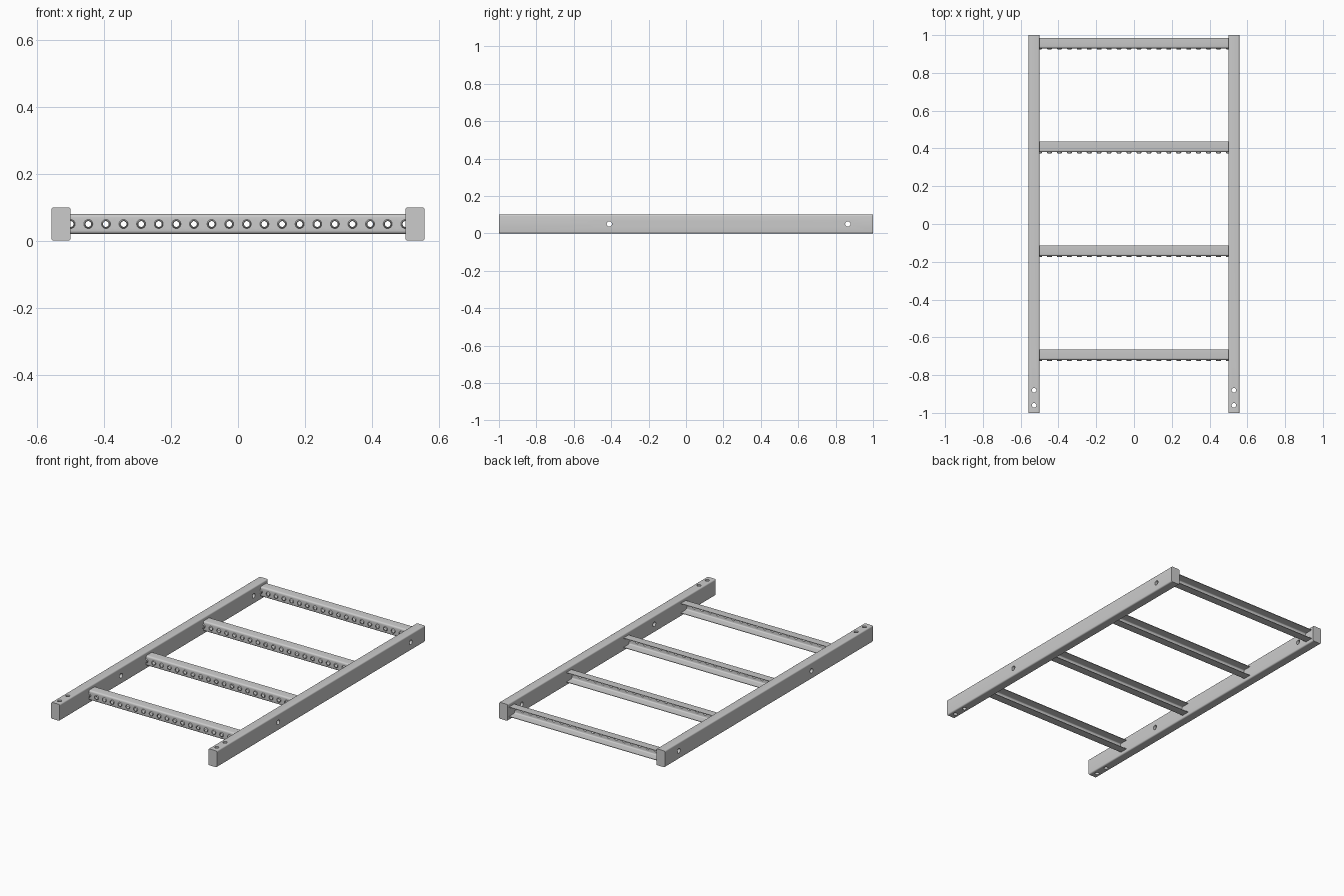
import bpy, bmesh, math
from mathutils import Matrix

if "Cube" in bpy.data.objects:
    bpy.data.objects.remove(bpy.data.objects["Cube"])

RAIL_W, RAIL_H = 0.058, 0.1
RAIL_X = 0.529


def finish(name, bm):
    mesh = bpy.data.meshes.new(name)
    bm.to_mesh(mesh)
    bm.free()
    ob = bpy.data.objects.new(name, mesh)
    bpy.context.collection.objects.link(ob)
    return ob


def activate(ob):
    bpy.ops.object.select_all(action='DESELECT')
    ob.select_set(True)
    bpy.context.view_layer.objects.active = ob


def smooth(ob):
    activate(ob)
    bpy.ops.object.shade_smooth_by_angle(angle=math.radians(35))


# Side rail: bar with rounded long edges, drilled through
def side_rail(name, x):
    bm = bmesh.new()
    bmesh.ops.create_cube(bm, size=1)
    bmesh.ops.scale(bm, vec=(RAIL_W, 2, RAIL_H), verts=bm.verts)
    bmesh.ops.translate(bm, vec=(x, 0, RAIL_H / 2), verts=bm.verts)
    long_edges = [e for e in bm.edges
                  if abs(e.verts[0].co.y - e.verts[1].co.y) > 1]
    bmesh.ops.bevel(bm, geom=long_edges, offset=0.008, segments=4,
                    profile=0.5, affect='EDGES')
    rail = finish(name, bm)

    # Bolt holes: two sideways, two vertical near the front end
    cut = bmesh.new()
    side_turn = Matrix.Rotation(math.pi / 2, 4, 'Y')
    for y, radius, turn in ((-0.41, 0.014, side_turn), (0.865, 0.014, side_turn),
                            (-0.88, 0.012, Matrix()), (-0.96, 0.012, Matrix())):
        bmesh.ops.create_cone(cut, cap_ends=True, segments=24, radius1=radius,
                              radius2=radius, depth=0.3,
                              matrix=Matrix.Translation((x, y, 0.05)) @ turn)
    cutter = finish("bolt_hole_cutter", cut)
    cutter.hide_render = True
    mod = rail.modifiers.new("holes", 'BOOLEAN')
    mod.operation = 'DIFFERENCE'
    mod.solver = 'EXACT'
    mod.object = cutter
    activate(rail)
    bpy.ops.object.modifier_apply(modifier=mod.name)
    bpy.data.objects.remove(cutter, do_unlink=True)
    smooth(rail)


# Rung: sheet channel open to the back, with a row of raised grip holes
def rung_mesh():
    bm = bmesh.new()
    cells, seg = 20, 6
    hw, hh, bend, depth = 0.5 / (cells - 1), 0.02, 0.01, 0.056
    corners = [(-hw, -hh), (hw, -hh), (hw, hh), (-hw, hh)]
    flange = [(bend - bend * math.cos(a), hh + bend * math.sin(a))
              for a in (math.radians(22.5 * i) for i in range(1, 5))]
    flange.append((depth, hh + bend))
    n = 4 * seg
    for c in range(cells):
        cx = (2 * c + 1 - cells) * hw
        border = []
        for s in range(4):
            (ax, az), (bx, bz) = corners[s], corners[(s + 1) % 4]
            for i in range(seg):
                t = i / seg
                border.append(bm.verts.new((cx + ax + (bx - ax) * t, 0,
                                            az + (bz - az) * t)))
        # Web around the hole, then the raised collar
        ring = border
        for r, y in ((0.0135, 0), (0.0122, -0.004), (0.0105, -0.0055)):
            inner = []
            for k in range(n):
                a = math.radians(-135) + math.tau * k / n
                inner.append(bm.verts.new((cx + r * math.cos(a), y,
                                           r * math.sin(a))))
            for k in range(n):
                j = (k + 1) % n
                bm.faces.new((ring[k], ring[j], inner[j], inner[k]))
            ring = inner
        # Bottom and top flanges
        for start, sign in ((0, -1), (2 * seg, 1)):
            row = border[start:start + seg + 1]
            for y, z in flange:
                nxt = [bm.verts.new((v.co.x, y, sign * z)) for v in row]
                for k in range(seg):
                    bm.faces.new((row[k + 1], row[k], nxt[k], nxt[k + 1]))
                row = nxt
    bmesh.ops.remove_doubles(bm, verts=bm.verts, dist=1e-5)
    return bm


for side, x in (("left", -RAIL_X), ("right", RAIL_X)):
    side_rail(side + "_rail", x)

for i in range(4):
    rung = finish("rung_%d" % (i + 1), rung_mesh())
    rung.location = (0, -0.72 + 0.55 * i, 0.05)
    mod = rung.modifiers.new("sheet", 'SOLIDIFY')
    mod.thickness = 0.003
    mod.offset = -1
    activate(rung)
    bpy.ops.object.modifier_apply(modifier=mod.name)
    smooth(rung)
